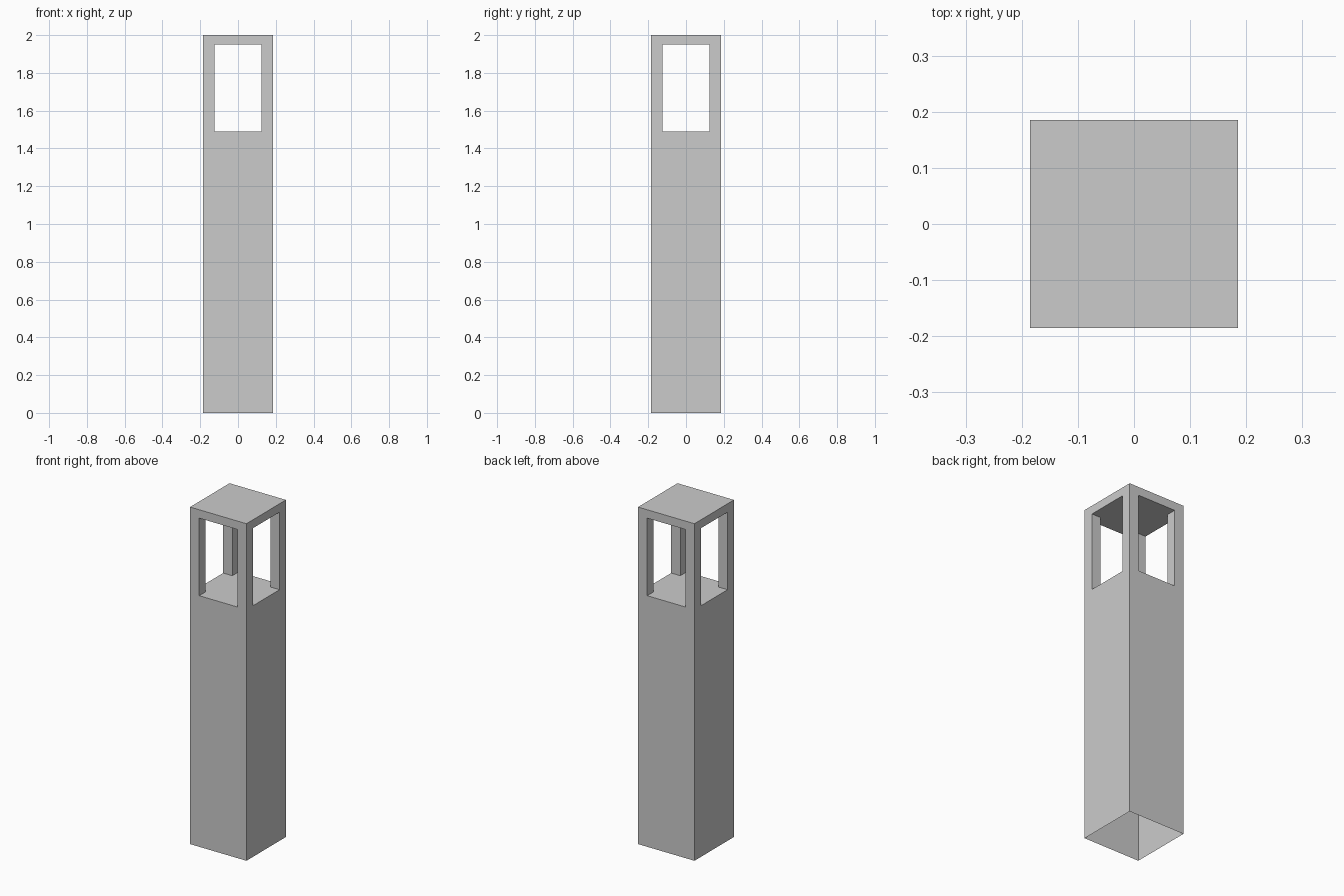
import bpy, bmesh

if "Cube" in bpy.data.objects:
    bpy.data.objects.remove(bpy.data.objects["Cube"])

HALF, HEIGHT = 0.185, 2.0            # outer half width and height
OPEN, Z0, Z1 = 0.125, 1.49, 1.95     # window half width, sill and head heights


def prism(name, outline, z0, z1):
    """Extrude a closed xy outline from z0 up to z1."""
    bm = bmesh.new()
    face = bm.faces.new([bm.verts.new((x, y, z0)) for x, y in outline])
    geom = bmesh.ops.extrude_face_region(bm, geom=[face])["geom"]
    top = [v for v in geom if isinstance(v, bmesh.types.BMVert)]
    bmesh.ops.translate(bm, verts=top, vec=(0, 0, z1 - z0))
    if not any(f.normal.z < 0 and f.calc_center_median().z < z0 + 1e-5 for f in bm.faces):
        # keep the underside closed
        bm.faces.new([v for v in reversed(face.verts)]) if not face.is_valid else None
    bmesh.ops.recalc_face_normals(bm, faces=bm.faces)
    mesh = bpy.data.meshes.new(name)
    bm.to_mesh(mesh)
    bm.free()
    obj = bpy.data.objects.new(name, mesh)
    bpy.context.collection.objects.link(obj)
    return obj


# Square lamp post
post = prism("lamp_post", [(-HALF, -HALF), (HALF, -HALF), (HALF, HALF), (-HALF, HALF)], 0, HEIGHT)

# Cross-shaped cutter opens all four sides and leaves square corner pillars
far = 0.4
arm = [(far, -OPEN), (far, OPEN), (OPEN, OPEN)]
cross = []
for c, s in ((1, 0), (0, 1), (-1, 0), (0, -1)):
    cross += [(c * x - s * y, s * x + c * y) for x, y in arm]
cutter = prism("window_cutter", cross, Z0, Z1)
cutter.hide_render = True

cut = post.modifiers.new("windows", 'BOOLEAN')
cut.operation = 'DIFFERENCE'
cut.solver = 'EXACT'
cut.object = cutter
bpy.context.view_layer.objects.active = post
post.select_set(True)
bpy.ops.object.modifier_apply(modifier=cut.name)
bpy.data.objects.remove(cutter)

# Open underside
bm = bmesh.new()
bm.from_mesh(post.data)
base = [f for f in bm.faces if all(v.co.z < 1e-4 for v in f.verts)]
bmesh.ops.delete(bm, geom=base, context='FACES')
bm.to_mesh(post.data)
bm.free()
